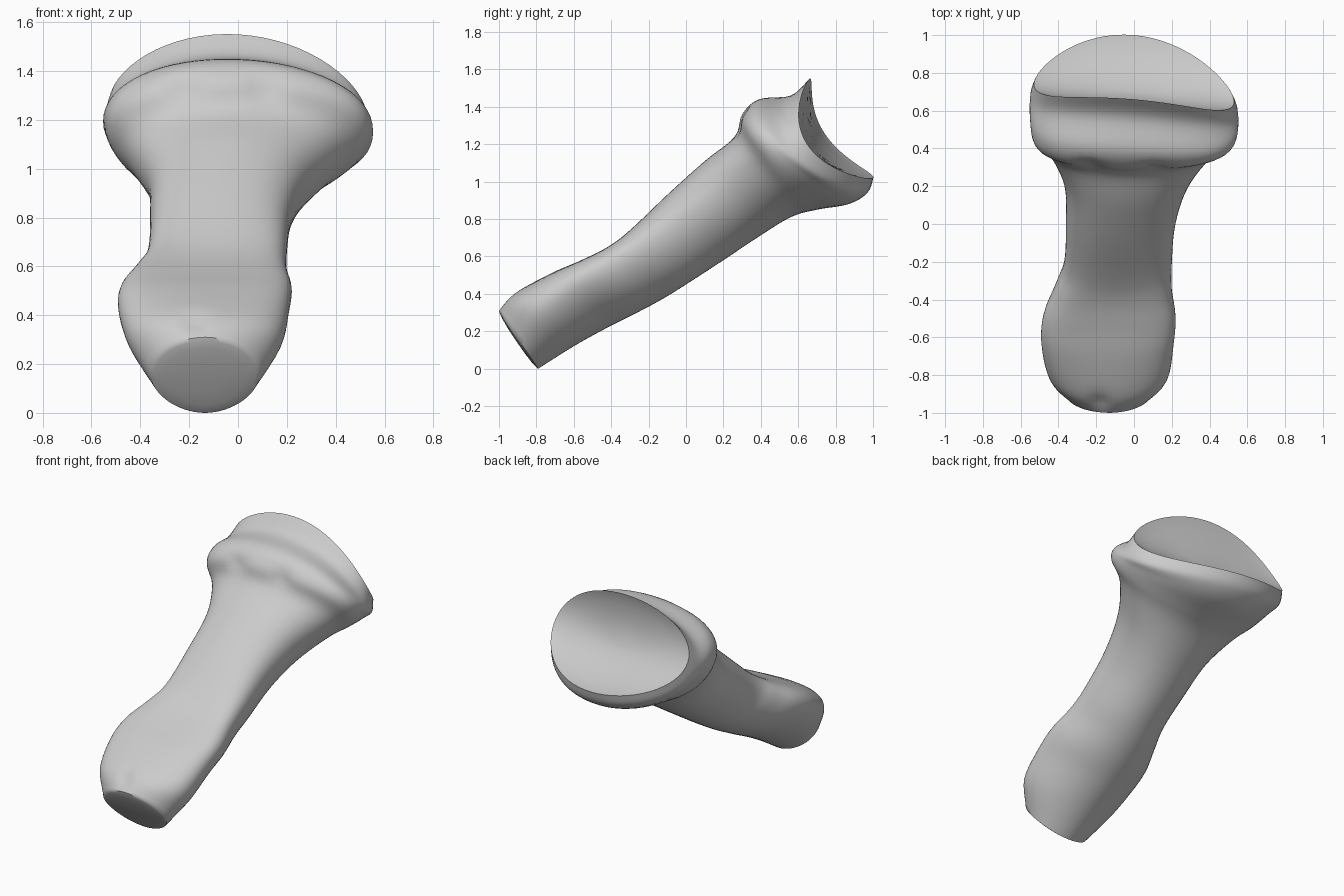
import bpy, bmesh, math
from mathutils import Vector

cube = bpy.data.objects.get("Cube")
if cube:
    bpy.data.objects.remove(cube, do_unlink=True)

SIDES, STEPS = 64, 5

# Cross-sections: top y, top z, bottom y, bottom z, right x, left x, bow of
# the sides, lean to the left, upward skew of the widest point, roundness power
SECTIONS = [
    (-1.0, .31, -.79, .0, -.36, .09, 0, 0, .05, 1.9),
    (-.92, .40, -.6, .12, -.45, .18, 0, 0, .25, 1.95),
    (-.72, .51, -.42, .22, -.49, .21, 0, 0, .42, 1.95),
    (-.56, .58, -.28, .29, -.48, .22, 0, 0, .5, 2),
    (-.42, .65, -.13, .37, -.42, .20, 0, 0, .5, 2.05),
    (-.3, .74, 0, .45, -.37, .20, 0, 0, .4, 2.1),
    (-.1, .93, .2, .58, -.36, .22, 0, 0, .25, 2.1),
    (.1, 1.11, .38, .70, -.37, .29, 0, 0, .15, 2.1),
    (.26, 1.24, .56, .81, -.45, .42, 0, 0, .15, 2.1),
    (.30, 1.36, .7, .85, -.53, .52, .02, .01, .2, 2.1),
    (.39, 1.44, .87, .88, -.55, .55, .07, .03, .2, 2.05),
    (.56, 1.46, .97, .94, -.55, .55, .125, .05, .15, 2.05),
    (.66, 1.55, 1.0, 1.02, -.53, .53, .145, .055, .1, 2),
]
AXIS = Vector((0, .83, .55))


def blend(a, b, c, d, t):
    """Smooth curve through b and c."""
    return .5 * (2 * b + (c - a) * t + (2 * a - 5 * b + 4 * c - d) * t * t
                 + (3 * b - a - 3 * c + d) * t ** 3)


def ring(section, scale=1.0, shift=0.0):
    ty, tz, by, bz, xr, xl, bow, lean, skew, power = section
    mid = Vector(((xr + xl) / 2, (ty + by) / 2, (tz + bz) / 2))
    up = Vector((0, (ty - by) / 2, (tz - bz) / 2))
    points = []
    for i in range(SIDES):
        a = math.tau * i / SIDES
        c, s = math.cos(a), math.sin(a)
        u = math.copysign(abs(s) ** (2 / power), s)
        v = math.copysign(abs(c) ** (2 / power), c)
        side = Vector(((xl - xr) / 2 * v, 0, 0))
        lift = u + skew * (1 - u * u)
        back = bow * (1 - (u * scale) ** 2) + lean * v * scale
        points.append(mid + (side + up * lift) * scale + AXIS * (shift - back))
    return points


# Rings along the shaft, with a rounded far end and a dished near end
rings = [ring(SECTIONS[0], s, d) for s, d in ((.05, -.015), (.4, -.014), (.75, -.01), (.92, -.005))]
last = len(SECTIONS) - 1
for k in range(last):
    keys = [SECTIONS[min(max(j, 0), last)] for j in range(k - 1, k + 3)]
    for n in range(STEPS):
        rings.append(ring([blend(*q, n / STEPS) for q in zip(*keys)]))
rings.append(ring(SECTIONS[last]))
rings += [ring(SECTIONS[last], s, d) for s, d in ((.95, -.005), (.8, -.01), (.55, -.015), (.3, -.02), (.05, -.02))]

bm = bmesh.new()
loops = [[bm.verts.new(p) for p in r] for r in rings]
for a, b in zip(loops, loops[1:]):
    for i in range(SIDES):
        j = (i + 1) % SIDES
        bm.faces.new((a[i], a[j], b[j], b[i]))
bm.faces.new(loops[0])
bm.faces.new(loops[-1])
bmesh.ops.recalc_face_normals(bm, faces=bm.faces)
bm.normal_update()

# Small worn pits: centre, radius, depth
PITS = [((-.18, -.94, .37), .07, .02), ((-.23, .30, 1.33), .08, .03), ((.11, .30, 1.33), .08, .025)]
for centre, radius, depth in PITS:
    for v in bm.verts:
        d = (v.co - Vector(centre)).length / radius
        if d < 2:
            v.co -= v.normal * depth * math.exp(-d * d * 2)

mesh = bpy.data.meshes.new("finger_bone")
bm.to_mesh(mesh)
bm.free()
bone = bpy.data.objects.new("finger_bone", mesh)
bpy.context.collection.objects.link(bone)

# Plain grey surface
grey = bpy.data.materials.new("bone_grey")
grey.use_nodes = True
colour = (.6, .6, .6, 1)
grey.diffuse_color = colour
grey.node_tree.nodes["Principled BSDF"].inputs["Base Color"].default_value = colour
mesh.materials.append(grey)

bpy.context.view_layer.objects.active = bone
bone.select_set(True)
bpy.ops.object.shade_smooth_by_angle(angle=math.radians(50))
